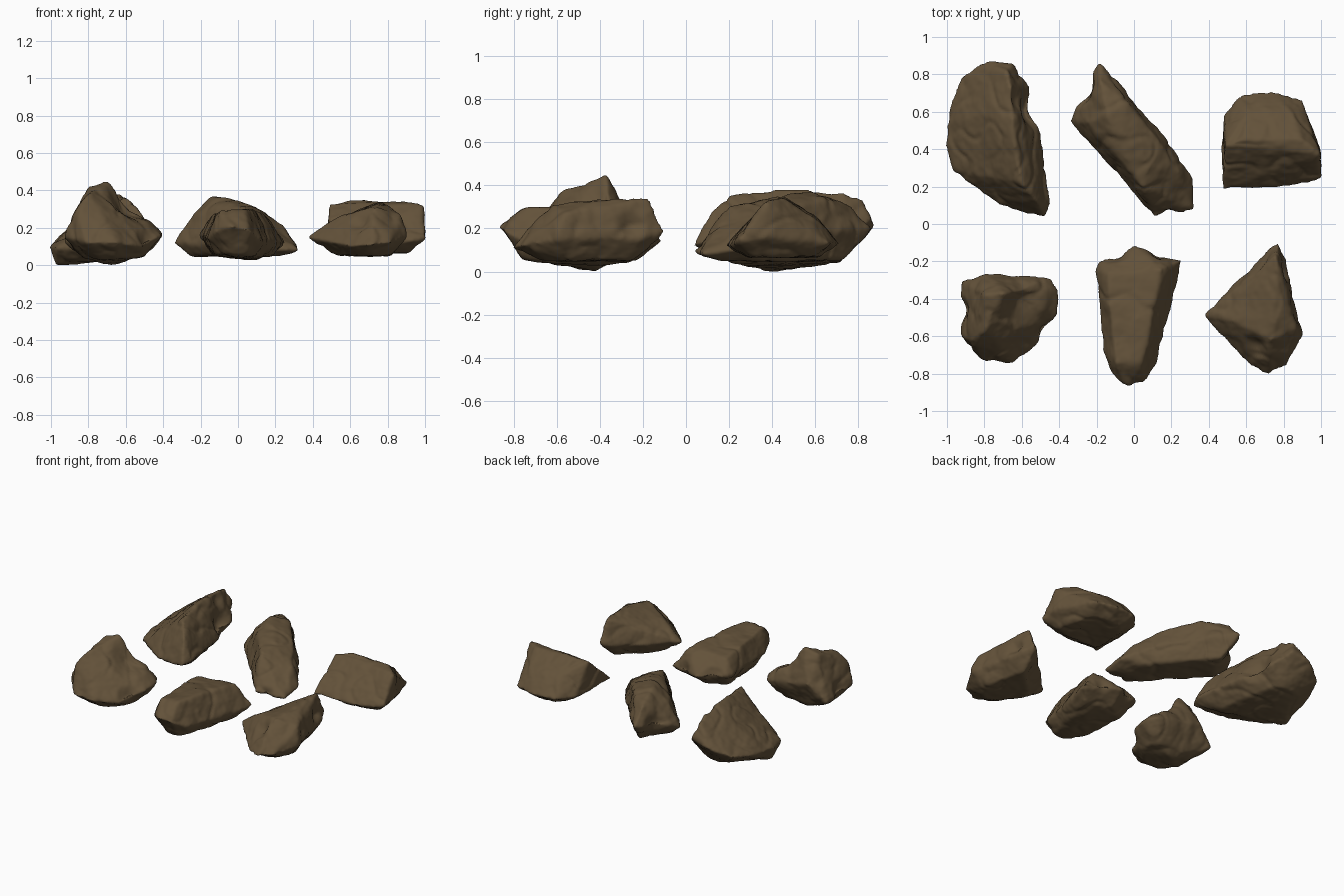
import bpy
import bmesh
from mathutils import Vector, noise

default_cube = bpy.data.objects.get("Cube")
if default_cube:
    bpy.data.objects.remove(default_cube, do_unlink=True)

# One earthy brown for every stone
brown = bpy.data.materials.new("earth_brown")
brown.use_nodes = True
colour = (0.125, 0.084, 0.042, 1)
brown.diffuse_color = colour
shader = next(n for n in brown.node_tree.nodes if n.type == "BSDF_PRINCIPLED")
shader.inputs["Base Color"].default_value = colour
shader.inputs["Roughness"].default_value = 0.9


def apply_modifier(obj, kind, **settings):
    modifier = obj.modifiers.new(kind.lower(), kind)
    for key, value in settings.items():
        setattr(modifier, key, value)
    bpy.context.view_layer.objects.active = obj
    bpy.ops.object.modifier_apply(modifier=modifier.name)


def weather(mesh, offset, dents):
    """Press in the dents, then add broad lumps, fine grain and shallow creases."""
    moved = []
    for vertex in mesh.vertices:
        place = vertex.co + offset
        lumps = 0.011 * noise.noise(place * 5)
        grain = 0.004 * noise.fractal(place * 16, 1.0, 2.0, 3)
        crease = 0.007 * max(0, 0.2 - abs(noise.noise(place * 6 + offset))) / 0.2
        height = 0.002 + lumps + grain - crease
        for x, y, z, radius in dents:
            near = 1 - (vertex.co * 100 - Vector((x, y, z))).length / radius
            if near > 0:
                height -= 0.004 * radius * near * near * (3 - 2 * near)
        moved.append(vertex.co + vertex.normal * height)
    for vertex, co in zip(mesh.vertices, moved):
        vertex.co = co
        vertex.co.z = max(co.z, 0)


def stone(name, rim, crown, base_height, base_scale, dents=()):
    """Wrap a hull round a widest rim, a crown and a shrunken base (in hundredths)."""
    rim = [Vector(p) / 100 for p in rim]
    crown = [Vector(p) / 100 for p in crown]
    centre = sum(rim, Vector()) / len(rim)
    base = [centre.lerp(p, base_scale) for p in rim]
    for p in base:
        p.z = base_height / 100

    bm = bmesh.new()
    for p in rim + crown + base:
        bm.verts.new(p)
    bmesh.ops.convex_hull(bm, input=bm.verts[:])
    loose = [v for v in bm.verts if not v.link_faces]
    bmesh.ops.delete(bm, geom=loose, context="VERTS")
    bmesh.ops.recalc_face_normals(bm, faces=bm.faces[:])
    mesh = bpy.data.meshes.new(name)
    bm.to_mesh(mesh)
    bm.free()

    obj = bpy.data.objects.new(name, mesh)
    bpy.context.collection.objects.link(obj)
    apply_modifier(obj, "REMESH", mode="VOXEL", voxel_size=0.012)
    apply_modifier(obj, "SMOOTH", factor=0.5, iterations=5)
    weather(obj.data, centre * 5, dents)
    obj.data.materials.clear()
    obj.data.materials.append(brown)
    for face in obj.data.polygons:
        face.material_index = 0
        face.use_smooth = True


# Peaked stone with a steep outer side
stone("front_right_stone",
      rim=[(-92, -31, 12), (-80, -26, 24), (-45, -29, 17), (-40, -35, 17), (-40, -48, 16),
           (-51, -64, 10), (-65, -75, 12), (-81, -73, 12), (-93, -59, 15)],
      crown=[(-80, -38, 42), (-70, -37, 45), (-69, -44, 40), (-80, -57, 38),
             (-72, -62, 29), (-87, -63, 30), (-55, -33, 23), (-68, -42, 0)],
      base_height=4, base_scale=0.6,
      dents=[(-47, -59, 14, 9), (-91, -46, 15, 9), (-58, -43, 33, 16)])

# Long blunt stone, narrowing to the front
stone("front_middle_stone",
      rim=[(-18, -20, 16), (0, -11, 14), (26, -19, 12), (20, -41, 10), (14, -62, 10),
           (12, -75, 14), (6, -85, 19), (-4, -87, 21), (-12, -81, 18), (-17, -67, 14),
           (-20, -25, 16)],
      crown=[(-14, -27, 26), (15, -24, 27), (9, -50, 29), (4, -75, 30),
             (-10, -74, 29), (-13, -45, 28), (5, -45, 3)],
      base_height=5, base_scale=0.7,
      dents=[(-10, -15, 16, 8), (14, -14, 15, 8)])

# Wedge with a point towards the middle
stone("front_left_stone",
      rim=[(77, -10, 18), (81, -20, 16), (90, -60, 15), (82, -76, 12), (72, -81, 11),
           (61, -76, 10), (37, -49, 15), (57, -32, 14), (70, -16, 16)],
      crown=[(76, -17, 34), (79, -42, 33), (73, -62, 32), (87, -56, 27), (46, -50, 21),
             (54, -52, 26)],
      base_height=5, base_scale=0.6,
      dents=[(63, -68, 25, 10), (83, -25, 22, 9)])

# Largest stone, with a ridge along its length
stone("back_right_stone",
      rim=[(-92, 80, 15), (-80, 87, 20), (-65, 86, 24), (-56, 74, 16), (-50, 48, 14),
           (-44, 10, 14), (-47, 3, 12), (-72, 10, 9), (-96, 28, 9), (-101, 42, 10),
           (-98, 66, 12)],
      crown=[(-68, 82, 33), (-66, 74, 36), (-64, 45, 38), (-60, 22, 36), (-52, 12, 29),
             (-82, 60, 27), (-97, 40, 0)],
      base_height=4, base_scale=0.6,
      dents=[(-54, 61, 20, 13), (-60, 66, 34, 9)])

# Flat-topped slanting slab, thinning at one end
stone("back_middle_stone",
      rim=[(-19, 87, 20), (-11, 78, 20), (17, 46, 16), (32, 24, 10), (32, 8, 8),
           (11, 4, 9), (6, 10, 14), (-13, 33, 18), (-34, 55, 12), (-32, 61, 16)],
      crown=[(-25, 54, 27), (-14, 58, 37), (8, 31, 32), (-4, 64, 33), (14, 44, 29),
             (-9, 36, 31), (5, 19, 30), (24, 28, 22), (-18, 76, 31)],
      base_height=5, base_scale=0.7,
      dents=[(-27, 72, 18, 11), (19, 5, 10, 6)])

# Roof-shaped stone with two broad slopes
stone("back_left_stone",
      rim=[(47, 18, 12), (47, 34, 14), (48, 58, 13), (57, 69, 13), (73, 71, 13),
           (90, 67, 13), (95, 52, 16), (100, 37, 16), (100, 24, 14), (83, 20, 12)],
      crown=[(49, 42, 33), (60, 45, 35), (90, 45, 34), (99, 37, 32), (60, 60, 25),
             (85, 60, 25)],
      base_height=7, base_scale=0.65)
